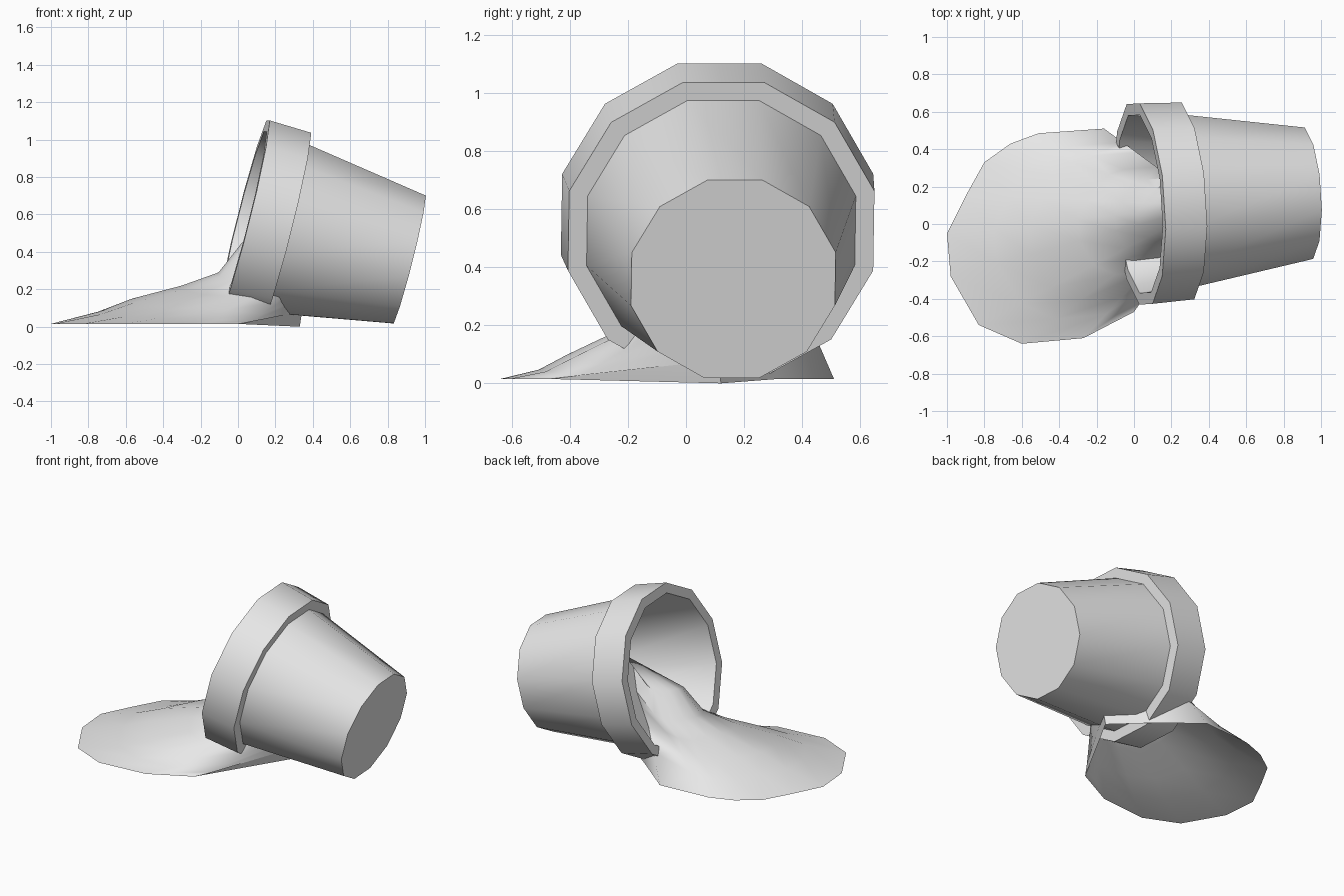
import bpy, bmesh, math
from mathutils import Vector, Matrix

cube = bpy.data.objects.get("Cube")
if cube:
    bpy.data.objects.remove(cube)

grey = bpy.data.materials.new("light_grey")
grey.use_nodes = True
grey.diffuse_color = (0.8, 0.8, 0.8, 1)
grey.node_tree.nodes["Principled BSDF"].inputs["Base Color"].default_value = (0.8, 0.8, 0.8, 1)


def finish(name, bm, angle):
    """Turn a bmesh into a smooth shaded object."""
    mesh = bpy.data.meshes.new(name)
    bm.to_mesh(mesh)
    bm.free()
    mesh.materials.append(grey)
    obj = bpy.data.objects.new(name, mesh)
    bpy.context.collection.objects.link(obj)
    bpy.ops.object.select_all(action='DESELECT')
    obj.select_set(True)
    bpy.context.view_layer.objects.active = obj
    bpy.ops.object.shade_smooth_by_angle(angle=math.radians(angle))
    return obj


def bridge(bm, a, b):
    """Join two equal closed rings with quads."""
    n = len(a)
    for i in range(n):
        j = (i + 1) % n
        bm.faces.new((a[i], a[j], b[j], b[i]))


# Tipped pot: twelve-sided rings along its axis, from foot over rim to inner floor
SIDES = 12
mouth = Vector((0.03, 0.107, 0.582))
axis = Vector((0.88, 0.056, -0.222)).normalized()
side = Vector((0, 0, 1)).cross(axis).normalized()
up = axis.cross(side)
profile = [(0.352, 0.912), (0.463, 0.232), (0.527, 0.232),
           (0.537, 0), (0.475, 0), (0.31, 0.85)]   # half width, depth
bm = bmesh.new()
rings = []
for half, depth in profile:
    r = half / math.cos(math.pi / SIDES)
    ring = []
    for i in range(SIDES):
        a = 2 * math.pi * (i + 0.5) / SIDES
        ring.append(bm.verts.new(mouth + axis * depth
                                 + side * r * math.cos(a) + up * r * math.sin(a)))
    rings.append(ring)
for a, b in zip(rings, rings[1:]):
    bridge(bm, a, b)
bm.faces.new(rings[0])
bm.faces.new(rings[-1])
bmesh.ops.recalc_face_normals(bm, faces=bm.faces)
finish("flower_pot", bm, 35)

# Spilled soil: open shell rising from the ground outline to a peak inside the pot
outline = [(-1, -0.05, 0), (-0.98, -0.28, -0.2), (-0.83, -0.54, -0.4),
           (-0.6, -0.64, -0.5), (-0.27, -0.61, -0.6), (0, -0.47, -0.8),
           (0.33, 0.12, 0), (0.085, 0.315, 1), (-0.16, 0.51, 1.6),
           (-0.51, 0.485, 0.4), (-0.66, 0.43, 0.1), (-0.8, 0.33, 0),
           (-0.9, 0.15, 0)]                        # x, y, steepness
slope = [(0, 0.015), (0.18, 0.08), (0.31, 0.15), (0.5, 0.22),
         (0.64, 0.29), (0.73, 0.45)]               # way to the peak, height
peak = Vector((0.4, 0.1, 0.6))
bm = bmesh.new()
rings = []
for t, height in slope:
    ring = []
    for x, y, steep in outline:
        z = min(height * (1 + steep * (1 - t)), peak.z) if t else height
        if not t and x > 0.3:
            z = 0
        p = Vector((x, y, 0)).lerp(peak, t)
        ring.append(bm.verts.new((p.x, p.y, z)))
    rings.append(ring)
for a, b in zip(rings, rings[1:]):
    bridge(bm, a, b)
top = bm.verts.new(peak)
last = rings[-1]
for i, v in enumerate(last):
    bm.faces.new((v, last[(i + 1) % len(last)], top))
finish("spilled_soil", bm, 60)
